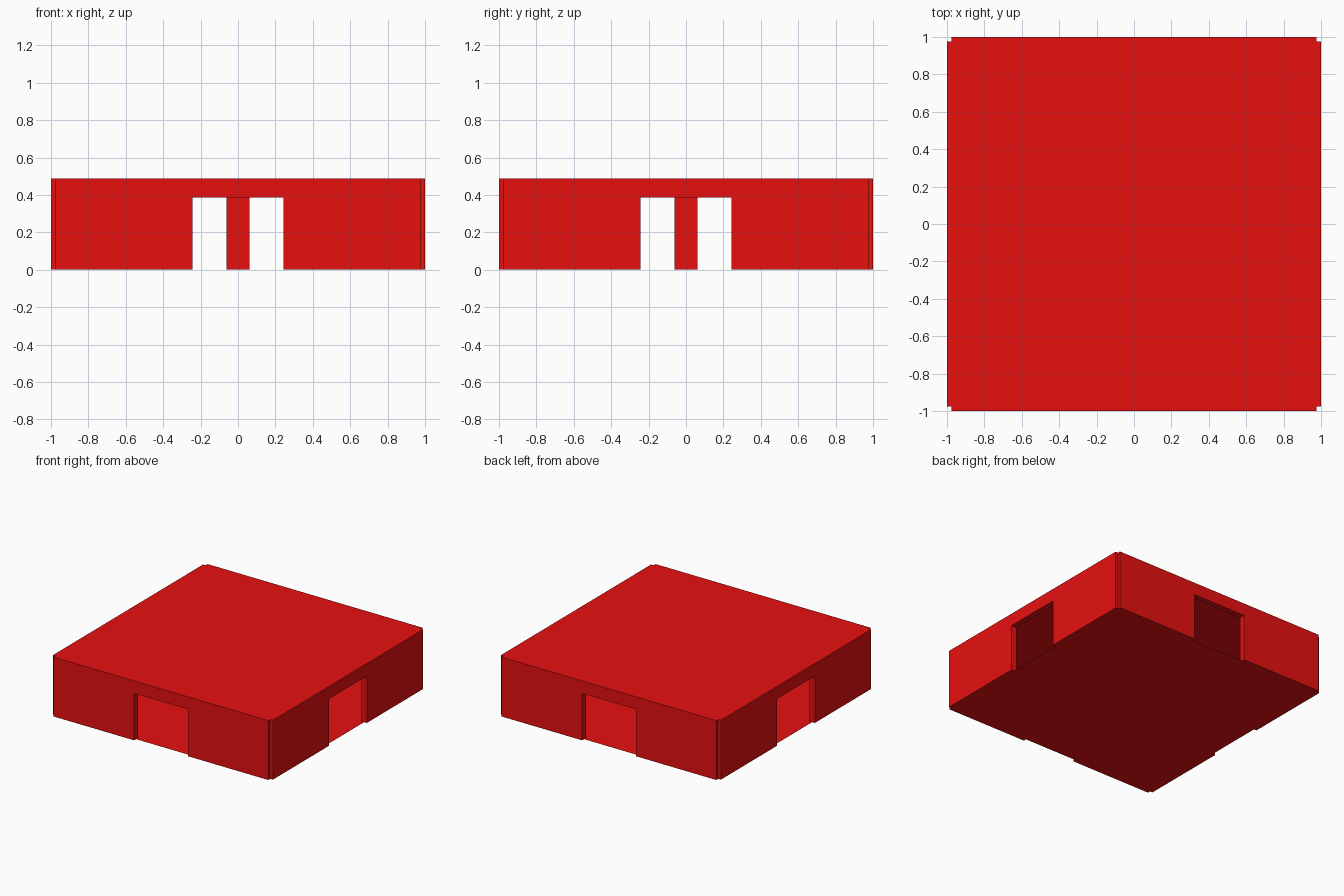
import bpy, bmesh, math
from mathutils import Matrix

if "Cube" in bpy.data.objects:
    bpy.data.objects.remove(bpy.data.objects["Cube"])

H = 0.488            # overall height
OUT, MID, INN = 1.0, 0.9756, 0.9512   # wall outer face, centre line, inner face
DOOR, DOOR_H = 0.244, 0.385           # doorway half width and height

red = bpy.data.materials.new("red")
red.diffuse_color = (0.8, 0.005, 0.005, 1)
red.use_nodes = True
red.node_tree.nodes["Principled BSDF"].inputs["Base Color"].default_value = red.diffuse_color


def finish(name, bm):
    me = bpy.data.meshes.new(name)
    bmesh.ops.recalc_face_normals(bm, faces=bm.faces)
    bm.to_mesh(me)
    bm.free()
    me.materials.append(red)
    ob = bpy.data.objects.new(name, me)
    bpy.context.collection.objects.link(ob)
    return ob


def wall(name, angle):
    # doorway outline in the front plane, extruded to the wall thickness
    pts = [(-MID, 0), (-DOOR, 0), (-DOOR, DOOR_H), (DOOR, DOOR_H),
           (DOOR, 0), (MID, 0), (MID, H), (-MID, H)]
    bm = bmesh.new()
    face = bm.faces.new([bm.verts.new((x, -OUT, z)) for x, z in pts])
    new = bmesh.ops.extrude_face_region(bm, geom=[face])["geom"]
    verts = [v for v in new if isinstance(v, bmesh.types.BMVert)]
    bmesh.ops.translate(bm, verts=verts, vec=(0, OUT - INN, 0))
    bm.transform(Matrix.Rotation(angle, 4, 'Z'))
    return finish(name, bm)


def sheet(name, z):
    bm = bmesh.new()
    bmesh.ops.create_grid(bm, x_segments=1, y_segments=1, size=MID)
    bmesh.ops.translate(bm, verts=bm.verts, vec=(0, 0, z))
    return finish(name, bm)


# four walls with doorways
for i, side in enumerate(("front", "right", "back", "left")):
    wall(side + "_wall", i * math.pi / 2)

# thin floor and roof
sheet("floor", 0.0)
sheet("roof", H)

# square centre pillar
bm = bmesh.new()
bmesh.ops.create_cube(bm, size=1)
bm.transform(Matrix.Translation((0, 0, H / 2)) @ Matrix.Diagonal((0.122, 0.122, H, 1)))
finish("centre_pillar", bm)
